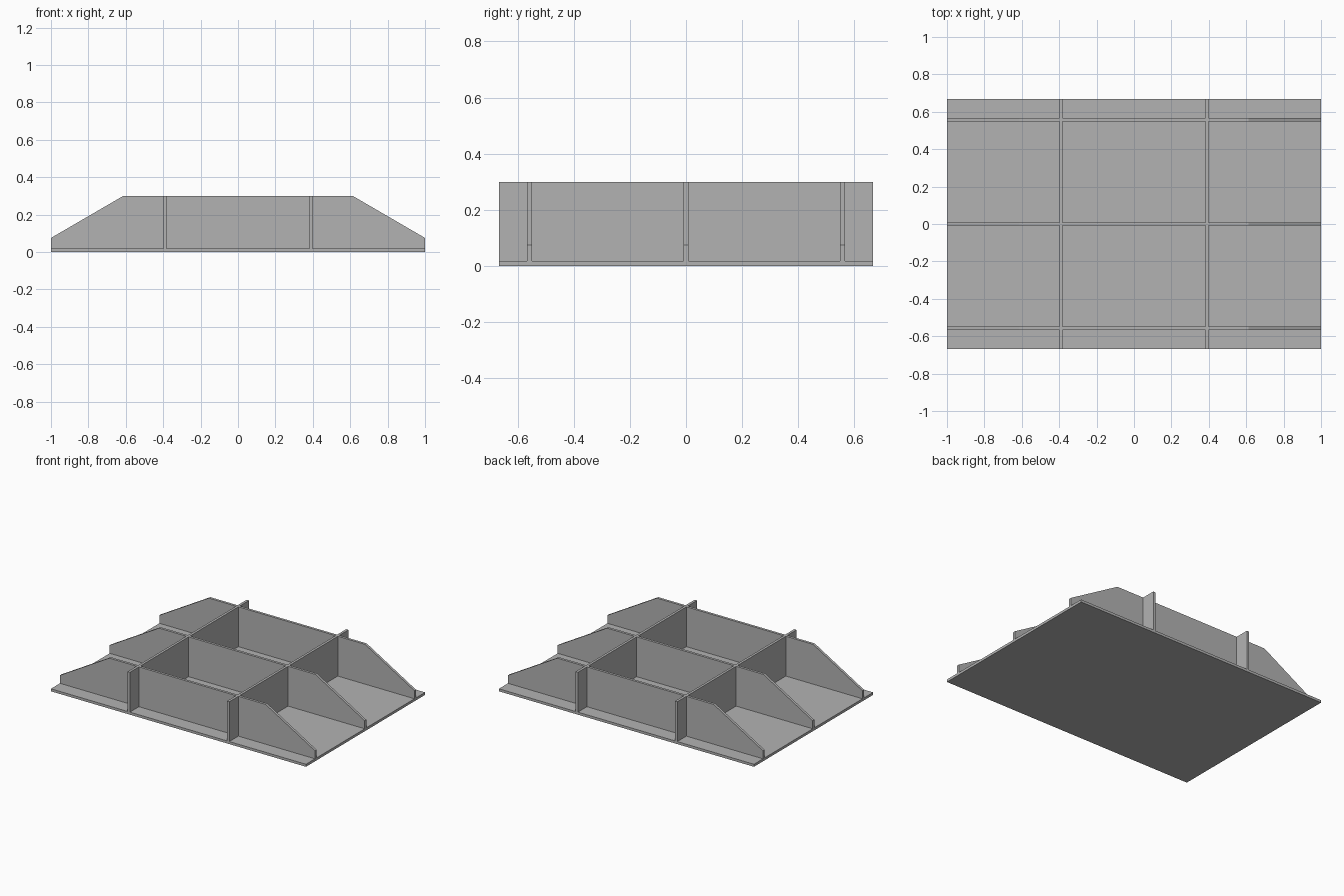
import bpy
import bmesh
from mathutils import Vector

default = bpy.data.objects.get("Cube")
if default:
    bpy.data.objects.remove(default, do_unlink=True)

HALF_X, HALF_Y, HEIGHT = 1.0, 0.667, 0.3
THICK = 0.018          # plate and rib thickness
RIB_Y = 0.557          # outer long ribs
CROSS_X = 0.39         # cross ribs
SLOPE_X, END_Z = 0.613, 0.075

grey = bpy.data.materials.new("plain grey")
grey.use_nodes = True
colour = (0.45, 0.45, 0.45, 1)
grey.diffuse_color = colour
grey.node_tree.nodes["Principled BSDF"].inputs["Base Color"].default_value = colour


def extrude(name, outline, depth):
    """Extrude a closed flat outline along a vector."""
    bm = bmesh.new()
    face = bm.faces.new([bm.verts.new(p) for p in outline])
    result = bmesh.ops.extrude_face_region(bm, geom=[face])
    verts = [g for g in result["geom"] if isinstance(g, bmesh.types.BMVert)]
    bmesh.ops.translate(bm, verts=verts, vec=Vector(depth))
    bmesh.ops.recalc_face_normals(bm, faces=bm.faces)
    mesh = bpy.data.meshes.new(name)
    bm.to_mesh(mesh)
    bm.free()
    mesh.materials.append(grey)
    obj = bpy.data.objects.new(name, mesh)
    bpy.context.collection.objects.link(obj)
    return obj


def box(name, x0, x1, y0, y1, z0, z1):
    base = [(x0, y0, z0), (x1, y0, z0), (x1, y1, z0), (x0, y1, z0)]
    return extrude(name, base, (0, 0, z1 - z0))


# Base plate
box("base_plate", -HALF_X, HALF_X, -HALF_Y, HALF_Y, 0, THICK)

# Long ribs with sloping ends
profile = [(-HALF_X, THICK), (HALF_X, THICK), (HALF_X, END_Z),
           (SLOPE_X, HEIGHT), (-SLOPE_X, HEIGHT), (-HALF_X, END_Z)]
for label, y in (("front", -RIB_Y), ("middle", 0), ("back", RIB_Y)):
    extrude(label + "_long_rib", [(x, y - THICK / 2, z) for x, z in profile],
            (0, THICK, 0))

# Cross ribs, fitted between the long ribs and out to the plate edges
h = THICK / 2
spans = {"front_end": (-HALF_Y, -RIB_Y - h), "front": (-RIB_Y + h, -h),
         "back": (h, RIB_Y - h), "back_end": (RIB_Y + h, HALF_Y)}
for side, x in (("right", -CROSS_X), ("left", CROSS_X)):
    for label, (y0, y1) in spans.items():
        box(f"{side}_{label}_cross_rib", x - h, x + h, y0, y1, THICK, HEIGHT)
